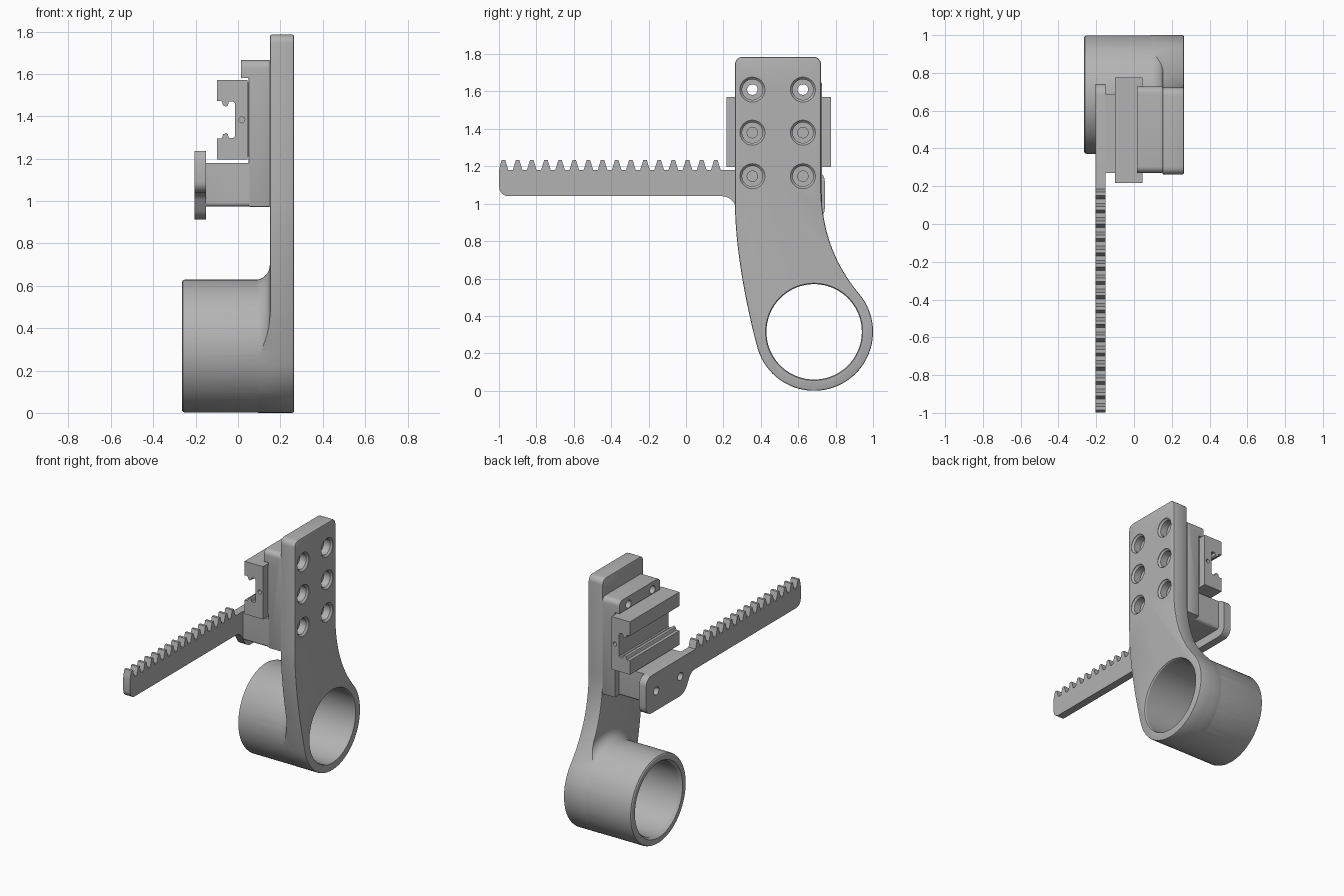
import bpy, bmesh, math
from mathutils import Vector
from mathutils.geometry import interpolate_bezier

if "Cube" in bpy.data.objects:
    bpy.data.objects.remove(bpy.data.objects["Cube"])

gray = bpy.data.materials.new("plain gray")
gray.use_nodes = True
gray.diffuse_color = (0.45, 0.45, 0.45, 1)
gray.node_tree.nodes["Principled BSDF"].inputs["Base Color"].default_value = (0.45, 0.45, 0.45, 1)


def finish(name, bm):
    bmesh.ops.recalc_face_normals(bm, faces=bm.faces)
    mesh = bpy.data.meshes.new(name)
    bm.to_mesh(mesh)
    bm.free()
    mesh.materials.append(gray)
    obj = bpy.data.objects.new(name, mesh)
    bpy.context.collection.objects.link(obj)
    return obj


def apply(obj, mod):
    bpy.ops.object.select_all(action='DESELECT')
    bpy.context.view_layer.objects.active = obj
    obj.select_set(True)
    bpy.ops.object.modifier_apply(modifier=mod.name)


def combine(obj, other, operation):
    mod = obj.modifiers.new("combine", 'BOOLEAN')
    mod.operation, mod.solver, mod.object = operation, 'EXACT', other
    apply(obj, mod)
    bpy.data.objects.remove(other)


def prism(name, pts, lo, hi, axis='x', bevel=0.0):
    """Extrude a (y, z) outline along x, or an (x, z) outline along y."""
    bm = bmesh.new()
    place = (lambda p, w: (w, p[0], p[1])) if axis == 'x' else (lambda p, w: (p[0], w, p[1]))
    face = bm.faces.new([bm.verts.new(place(p, lo)) for p in pts])
    ext = bmesh.ops.extrude_face_region(bm, geom=[face])
    shift = Vector((hi - lo, 0, 0)) if axis == 'x' else Vector((0, hi - lo, 0))
    bmesh.ops.translate(bm, vec=shift, verts=[v for v in ext["geom"] if isinstance(v, bmesh.types.BMVert)])
    obj = finish(name, bm)
    if bevel:
        mod = obj.modifiers.new("bevel", 'BEVEL')
        mod.width, mod.segments, mod.angle_limit = bevel, 2, math.radians(40)
        apply(obj, mod)
    return obj


def lathe(name, profile, y, z, sides=64):
    """Revolve (x, radius) pairs around an axis parallel to x."""
    bm = bmesh.new()
    turn = [math.tau * i / sides for i in range(sides)]
    rings = [[bm.verts.new((x, y + r * math.cos(a), z + r * math.sin(a))) for a in turn] for x, r in profile]
    for a, b in zip(rings, rings[1:]):
        for i in range(sides):
            j = (i + 1) % sides
            bm.faces.new((a[i], a[j], b[j], b[i]))
    bm.faces.new(rings[0])
    bm.faces.new(rings[-1])
    return finish(name, bm)


def rounded(corners):
    """Outline from (u, v, radius) corners."""
    out = []
    for i, (u, v, r) in enumerate(corners):
        c = Vector((u, v))
        if r == 0:
            out.append(c)
            continue
        a = c + (Vector(corners[i - 1][:2]) - c).normalized() * r
        b = c + (Vector(corners[(i + 1) % len(corners)][:2]) - c).normalized() * r
        out += interpolate_bezier(a, a.lerp(c, .55), b.lerp(c, .55), b, 7)
    return out


def rect(y0, y1, z0, z1, top=0.0, bottom=0.0):
    return rounded([(y0, z0, bottom), (y1, z0, bottom), (y1, z1, top), (y0, z1, top)])


def bez(*pts):
    return interpolate_bezier(*[Vector(p) for p in pts], 20)


# Plate outline: rounded top, curved flanks, ring at the bottom
RY, RZ, R = 0.685, 0.315, 0.315
top = rounded([(0.262, 1.0, 0), (0.262, 1.785, 0.04), (0.722, 1.785, 0.04), (0.722, 1.1, 0)])[1:-1]
angles = [math.radians(40 - 205 * i / 48) for i in range(1, 48)]
ring = [Vector((RY + R * math.cos(a), RZ + R * math.sin(a))) for a in angles]
outline = (top + bez((0.722, 1.1), (0.722, 0.85), (0.80, 0.67), (0.926, 0.517)) + ring
           + bez((0.381, 0.233), (0.33, 0.42), (0.262, 0.75), (0.262, 1.0)))

plate = prism("plate_and_tube", outline, 0.15, 0.265, bevel=0.008)
tube = lathe("tube", [(-0.265, 0.302), (-0.26, 0.31), (-0.25, 0.314), (0.2, 0.314)], RY, RZ, 96)

# Fillet between tube and plate, trimmed to the plate outline
F = 0.07
arc = [math.radians(90 * i / 8) for i in range(9)]
profile = [(0.15 - F * math.cos(a) - 0.0, 0.313 + F * (1 - math.sin(math.pi / 2 - a))) for a in arc]
profile = [(0.15 - F + F * math.sin(a), 0.313 + F * (1 - math.cos(a))) for a in arc]
fillet = lathe("fillet", profile + [(0.18, 0.313 + F)], RY, RZ, 96)
combine(fillet, prism("trim", outline, -0.1, 0.175), 'INTERSECT')
combine(plate, tube, 'UNION')
combine(plate, fillet, 'UNION')
combine(plate, lathe("bore", [(-0.3, 0.272), (-0.265, 0.268), (-0.245, 0.255), (0.257, 0.255),
                              (0.265, 0.26), (0.3, 0.265)], RY, RZ, 96), 'DIFFERENCE')

# Mounting block: back pad, top lip and arm
block = prism("mounting_block", rect(0.27, 0.728, 0.972, 1.665, 0.035), 0.05, 0.152, bevel=0.006)
combine(block, prism("lip", rect(0.27, 0.728, 1.58, 1.665, 0.035), 0.015, 0.13), 'UNION')
combine(block, prism("arm", rect(0.271, 0.685, 0.973, 1.18, 0, 0.02), -0.152, 0.13), 'UNION')

# Counterbored screw holes, two columns of three
HOLE_Y = (0.355, 0.625)
for y in HOLE_Y:
    for z, deep in ((1.61, -0.1), (1.38, 0.03), (1.147, 0.0)):
        for part in (plate, block):
            bore = [(0.3, 0.067), (0.262, 0.067), (0.25, 0.055), (0.2, 0.055), (0.2, 0.028), (deep, 0.028)]
            combine(part, lathe("screw_hole", bore, y, z, 32), 'DIFFERENCE')

# Rail carriage with an undercut slot open to the side
CZ = 1.383
half = [(0.045, 0.188), (-0.1, 0.188), (-0.1, 0.088), (-0.077, 0.088), (-0.07, 0.068), (-0.057, 0.062),
        (-0.048, 0.068), (-0.043, 0.086), (-0.022, 0.086), (-0.015, 0.079)]
section = [(x, CZ + d) for x, d in half] + [(x, CZ - d) for x, d in reversed(half)]
carriage = prism("rail_carriage", section, 0.217, 0.775, 'y')
pin = [(0.018 + 0.014 * math.cos(math.tau * i / 20), CZ + 0.014 * math.sin(math.tau * i / 20)) for i in range(20)]
for lo in (0.1, 0.7):
    combine(carriage, prism("pin_hole", pin, lo, lo + 0.2, 'y'), 'DIFFERENCE')
web = prism("carriage_web", rect(0.275, 0.72, 1.21, 1.56), 0.04, 0.06)

# Toothed rack with a mounting tab
PITCH, ROOT, TIP = 0.0757, 1.18, 1.235
teeth = []
for i in range(16):
    c = -0.976 + i * PITCH
    teeth += [(max(c + d, -0.999), z, 0) for d, z in
              ((-0.026, ROOT), (-0.018, 1.205), (-0.009, TIP), (0.009, TIP), (0.018, 1.205), (0.026, ROOT))]
body = [(0.742, ROOT, 0.06), (0.742, 0.912, 0.06), (0.31, 0.912, 0.05), (0.235, 1.04, 0.04), (-0.999, 1.04, 0.05)]
rack = prism("toothed_rack", rounded(teeth + body), -0.205, -0.15)
for y in HOLE_Y:
    for part in (rack, block):
        combine(part, lathe("tab_hole", [(-0.3, 0.028), (-0.05, 0.028)], y, 1.05, 32), 'DIFFERENCE')

# Smooth the curves, keep the edges sharp
bpy.ops.object.select_all(action='DESELECT')
for obj in (plate, block, carriage, web, rack):
    obj.select_set(True)
bpy.context.view_layer.objects.active = plate
bpy.ops.object.shade_smooth_by_angle(angle=math.radians(30))
